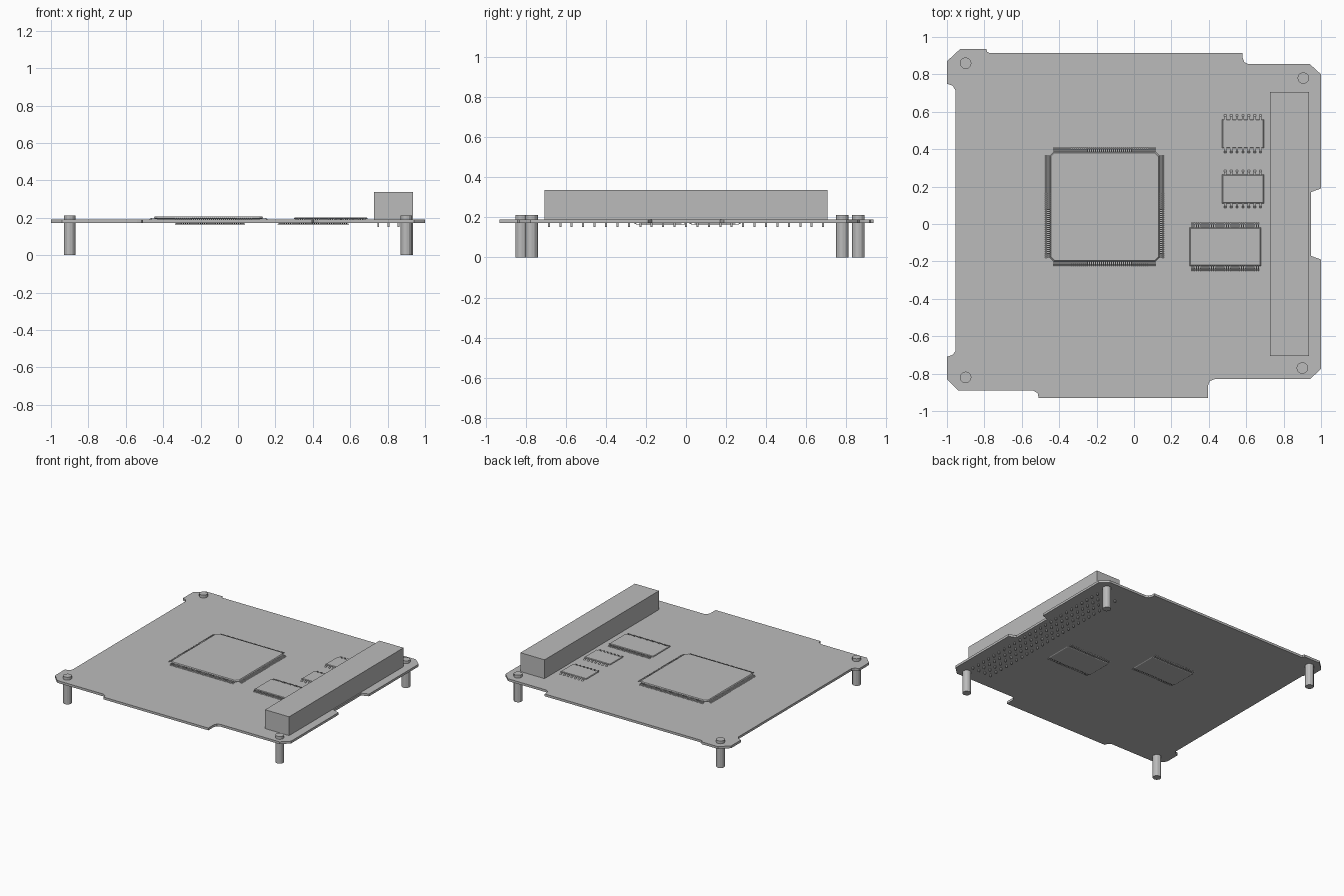
import bpy, bmesh, math
from mathutils import Vector

cube = bpy.data.objects.get("Cube")
if cube:
    bpy.data.objects.remove(cube, do_unlink=True)

grey = bpy.data.materials.new("light grey")
grey.use_nodes = True
grey.diffuse_color = (0.5, 0.5, 0.5, 1)
grey.node_tree.nodes["Principled BSDF"].inputs["Base Color"].default_value = (0.5, 0.5, 0.5, 1)

BOARD_BOTTOM, BOARD_TOP = 0.172, 0.19


def finish(name, bm):
    bmesh.ops.recalc_face_normals(bm, faces=bm.faces)
    mesh = bpy.data.meshes.new(name)
    bm.to_mesh(mesh)
    bm.free()
    mesh.materials.append(grey)
    obj = bpy.data.objects.new(name, mesh)
    bpy.context.collection.objects.link(obj)
    return obj


def loft(bm, rings):
    """Join equal rings of points into a capped solid."""
    loops = [[bm.verts.new(p) for p in ring] for ring in rings]
    for a, b in zip(loops, loops[1:]):
        for i in range(len(a)):
            j = (i + 1) % len(a)
            bm.faces.new((a[i], a[j], b[j], b[i]))
    bm.faces.new(loops[0][::-1])
    bm.faces.new(loops[-1])


def rectangle(x0, x1, y0, y1, z, inset=0, cut=0):
    x0, x1, y0, y1 = x0 + inset, x1 - inset, y0 + inset, y1 - inset
    if not cut:
        return [(x0, y0, z), (x1, y0, z), (x1, y1, z), (x0, y1, z)]
    return [(x0 + cut, y0, z), (x1 - cut, y0, z), (x1, y0 + cut, z), (x1, y1 - cut, z),
            (x1 - cut, y1, z), (x0 + cut, y1, z), (x0, y1 - cut, z), (x0, y0 + cut, z)]


# Circuit board with clipped corners and stepped edges
outline = [(-1, .87), (-.93, .935), (-.79, .935), (-.785, .92), (-.775, .915),
           (.58, .915), (.58, .89), (.59, .865), (.61, .855), (.94, .855), (1, .8),
           (1, .19), (.945, .17), (.945, -.17), (1, -.19), (1, -.775), (.94, -.83),
           (.43, -.83), (.405, -.84), (.395, -.865), (.395, -.93), (-.51, -.93),
           (-.515, -.905), (-.54, -.89), (-.94, -.89), (-1, -.83), (-1, -.71),
           (-.97, -.7), (-.955, -.68), (-.955, .715), (-.97, .74), (-1, .75)]
bm = bmesh.new()
loft(bm, [[(x, y, z) for x, y in outline] for z in (BOARD_BOTTOM, BOARD_TOP)])
finish("circuit_board", bm)

# Standoffs through the corners
for name, x, y in (("front_left", .9, -.77), ("front_right", -.9, -.82),
                   ("back_left", .905, .78), ("back_right", -.9, .86)):
    bm = bmesh.new()
    loft(bm, [[(x + .031 * math.cos(math.tau * i / 12), y + .031 * math.sin(math.tau * i / 12), z)
               for i in range(12)] for z in (0, .212)])
    finish(name + "_standoff", bm)

# Connector block and its grid of pins below the board
bm = bmesh.new()
loft(bm, [rectangle(.728, .936, -.706, .706, z) for z in (BOARD_TOP, .337)])
finish("connector_block", bm)

bm = bmesh.new()
for row in range(4):
    for col in range(25):
        x, y = .75 + .054 * row, -.684 + .057 * col
        loft(bm, [rectangle(x - .005, x + .005, y - .005, y + .005, z)
                  for z in (.152, BOARD_BOTTOM + .002)])
finish("connector_pins", bm)

# Bent lead section: distance out from the body, height off the board
LEAD = [(-.008, .009), (.014, .009), (.025, .001), (.025, 0), (.016, 0), (.01, .006), (-.008, .006)]


def chip(name, x0, x1, y0, y1, height, leads, width, margin, sides="y", cut=0, below=False):
    """Chip body with a parting line, and a row of bent leads on each chosen side."""
    base, sign = (BOARD_BOTTOM, -1) if below else (BOARD_TOP, 1)
    bm = bmesh.new()
    levels = ((.003, .006), (.6 * height, 0), (height, .005))
    loft(bm, [rectangle(x0, x1, y0, y1, base + sign * h, inset, cut) for h, inset in levels])
    finish(name + "_body", bm)

    bm = bmesh.new()
    scale = min(1, height / .011)
    for axis in sides:
        lo, hi = (x0, x1) if axis == "y" else (y0, y1)
        edges = ((y0, -1), (y1, 1)) if axis == "y" else ((x0, -1), (x1, 1))
        step = (hi - lo - 2 * margin) / (leads - 1)
        for edge, out in edges:
            for i in range(leads):
                mid = lo + margin + i * step
                rings = []
                for t in (mid - width / 2, mid + width / 2):
                    ring = []
                    for d, h in LEAD:
                        e, z = edge + out * d, base + sign * h * scale
                        ring.append((t, e, z) if axis == "y" else (e, t, z))
                    rings.append(ring)
                loft(bm, rings)
    finish(name + "_leads", bm)


# Chips on the top face
chip("processor", -.45, .135, -.2, .385, .016, 52, .006, .022, sides="xy", cut=.02)
chip("back_small_chip", .47, .695, .405, .56, .011, 7, .012, .018)
chip("middle_small_chip", .47, .695, .11, .265, .011, 7, .012, .018)
chip("memory_chip", .297, .68, -.225, -.018, .011, 32, .006, .014)

# Chips on the underside
chip("lower_left_chip", .21, .595, -.235, -.02, .008, 32, .006, .014, below=True)
chip("lower_right_chip", -.34, .04, .04, .25, .008, 32, .006, .014, below=True)
